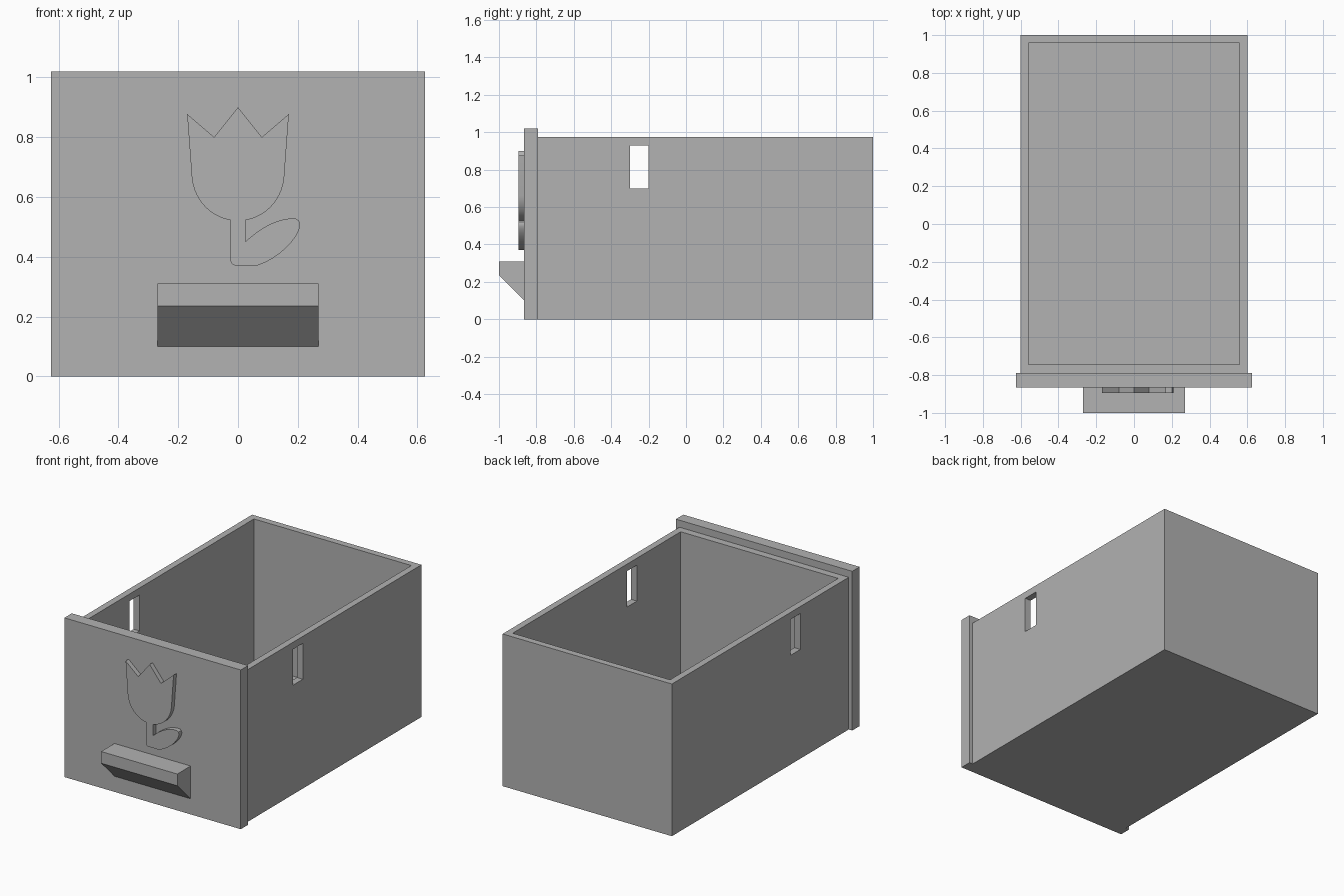
import bpy
import bmesh
from mathutils import Vector
from mathutils.geometry import interpolate_bezier

default = bpy.data.objects.get("Cube")
if default:
    bpy.data.objects.remove(default, do_unlink=True)

# Single plain grey
grey = bpy.data.materials.new("plain grey")
grey.use_nodes = True
color = (0.445, 0.445, 0.445, 1)
grey.diffuse_color = color
grey.node_tree.nodes["Principled BSDF"].inputs["Base Color"].default_value = color


def prism(name, points, direction):
    """Extrude a closed outline along a direction vector."""
    bm = bmesh.new()
    face = bm.faces.new([bm.verts.new(p) for p in points])
    grown = bmesh.ops.extrude_face_region(bm, geom=[face], use_keep_orig=True)
    moved = [v for v in grown["geom"] if isinstance(v, bmesh.types.BMVert)]
    bmesh.ops.translate(bm, verts=moved, vec=direction)
    bmesh.ops.recalc_face_normals(bm, faces=bm.faces)
    mesh = bpy.data.meshes.new(name)
    bm.to_mesh(mesh)
    bm.free()
    mesh.materials.append(grey)
    obj = bpy.data.objects.new(name, mesh)
    bpy.context.collection.objects.link(obj)
    return obj


def box(name, x, y, z):
    """Box from (min, max) pairs."""
    base = [(x[0], y[0], z[0]), (x[1], y[0], z[0]), (x[1], y[1], z[0]), (x[0], y[1], z[0])]
    return prism(name, base, (0, 0, z[1] - z[0]))


def activate(obj):
    bpy.ops.object.select_all(action="DESELECT")
    obj.select_set(True)
    bpy.context.view_layer.objects.active = obj


def cut(obj, cutter):
    cutter.hide_render = True
    mod = obj.modifiers.new("cut", "BOOLEAN")
    mod.operation = "DIFFERENCE"
    mod.solver = "EXACT"
    mod.object = cutter
    activate(obj)
    bpy.ops.object.modifier_apply(modifier=mod.name)
    bpy.data.objects.remove(cutter, do_unlink=True)


# Open tray with a slot through both side walls
tray = box("drawer_tray", (-0.6, 0.6), (-0.79, 1), (0, 0.975))
cut(tray, box("cavity_cutter", (-0.558, 0.558), (-0.743, 0.958), (0.042, 1.2)))
cut(tray, box("slot_cutter", (-0.8, 0.8), (-0.3, -0.2), (0.7, 0.93)))

# Front panel, slightly wider and taller than the tray
box("front_panel", (-0.625, 0.625), (-0.865, -0.79), (0, 1.02))

# Handle ledge with a sloped underside
ledge = [(-0.865, 0.31), (-1, 0.31), (-1, 0.235), (-0.865, 0.1)]
prism("handle", [(-0.27, y, z) for y, z in ledge], (0.54, 0, 0))


def curve(a, b, c, d, steps=12):
    pts = interpolate_bezier(*[Vector((*p, 0)) for p in (a, b, c, d)], steps)
    return [(p.x, p.y) for p in pts]


# Raised tulip: mirrored bloom, stem and one leaf
bloom = [(0.08, 0.8), (0.17, 0.877)]
bloom += curve((0.154, 0.66), (0.145, 0.59), (0.095, 0.535), (0.025, 0.522))
leaf = curve((0.025, 0.451), (0.09, 0.51), (0.15, 0.533), (0.195, 0.527))
leaf += curve((0.195, 0.527), (0.24, 0.51), (0.16, 0.4), (0.065, 0.371))[1:]
foot = curve((-0.008, 0.371), (-0.018, 0.371), (-0.025, 0.378), (-0.025, 0.388), 5)
outline = [(0, 0.9)] + bloom + leaf + foot + [(-x, z) for x, z in reversed(bloom)]
tulip = prism("tulip_relief", [(x, -0.865, z) for x, z in outline], (0, -0.03, 0))
activate(tulip)
bpy.ops.object.shade_smooth_by_angle()
